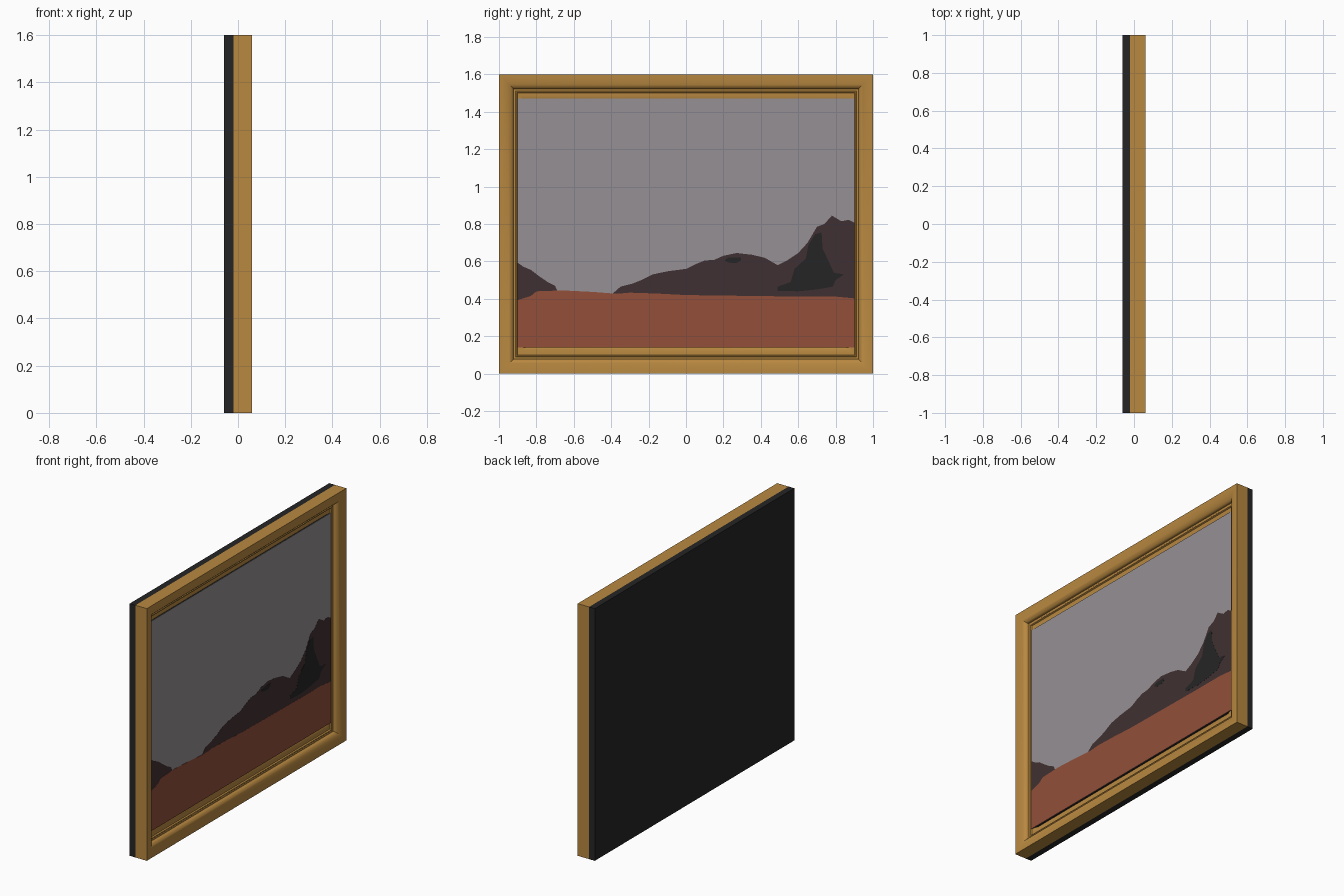
import bpy, bmesh, math


def material(name, r, g, b):
    lin = [((c / 255 + 0.055) / 1.055) ** 2.4 for c in (r, g, b)]
    m = bpy.data.materials.new(name)
    m.diffuse_color = (*lin, 1)
    return m


GOLD = material("gold wood", 184, 136, 64)
BLACK = material("black", 37, 37, 37)
SKY = material("grey sky", 150, 144, 148)
ROCK = material("dark brown rock", 64, 48, 50)
EARTH = material("red earth", 146, 79, 58)


def finish(name, bm, mat):
    bmesh.ops.recalc_face_normals(bm, faces=bm.faces[:])
    me = bpy.data.meshes.new(name)
    bm.to_mesh(me)
    bm.free()
    me.materials.append(mat)
    ob = bpy.data.objects.new(name, me)
    bpy.context.collection.objects.link(ob)
    return ob


def plate(name, outline, x0, x1, mat):
    """Extrude an outline given in (y, z) from x0 to x1."""
    bm = bmesh.new()
    back = [bm.verts.new((x0, y, z)) for y, z in outline]
    front = [bm.verts.new((x1, y, z)) for y, z in outline]
    bm.faces.new(back[::-1])
    bm.faces.new(front)
    n = len(outline)
    for i in range(n):
        j = (i + 1) % n
        bm.faces.new((back[i], back[j], front[j], front[i]))
    return finish(name, bm, mat)


def rect(y, z0, z1):
    return [(-y, z0), (y, z0), (y, z1), (-y, z1)]


# Moulded frame: profile of (inset from outer edge, x), mitred round the rectangle
profile = [(0, -0.02)]
for i in range(9):
    t = math.pi / 2 * i / 8
    profile.append((0.077 * math.sin(t), 0.03 + 0.03 * math.cos(t)))
profile += [(0.077, 0.022), (0.088, 0.022), (0.091, 0.025), (0.096, 0.025),
            (0.1, 0.017), (0.115, 0.0165), (0.128, 0.013), (0.14, 0.006), (0.14, -0.02)]
bm = bmesh.new()
rings = []
for sy, top in ((-1, 0), (1, 0), (1, 1), (-1, 1)):
    rings.append([bm.verts.new((x, sy * (1 - d), 1.6 - d if top else d)) for d, x in profile])
for k in range(4):
    a, b = rings[k], rings[(k + 1) % 4]
    for i in range(len(profile)):
        j = (i + 1) % len(profile)
        bm.faces.new((a[i], a[j], b[j], b[i]))
frame = finish("moulded_frame", bm, GOLD)
bpy.context.view_layer.objects.active = frame
frame.select_set(True)
bpy.ops.object.shade_smooth_by_angle(angle=math.radians(30))

# Backing board and canvas
plate("backing_board", rect(1.0, 0, 1.6), -0.06, -0.02, BLACK)
plate("canvas", rect(0.903, 0.14, 1.47), 0.0, 0.0185, BLACK)

# Painted landscape as thin layers
X = 0.0185
plate("painted_sky", rect(0.903, 0.14, 1.47), X, 0.020, SKY)

left_hill = [(-0.903, 0.38), (-0.69, 0.41), (-0.69, 0.447), (-0.70, 0.47), (-0.74, 0.49),
             (-0.78, 0.517), (-0.83, 0.555), (-0.87, 0.572), (-0.903, 0.595)]
plate("left_hill", left_hill, X, 0.0206, ROCK)

ridge = [(-0.39, 0.43), (-0.35, 0.465), (-0.29, 0.48), (-0.24, 0.50), (-0.18, 0.53),
         (-0.1, 0.547), (0, 0.56), (0.05, 0.585), (0.1, 0.605), (0.15, 0.608),
         (0.2, 0.63), (0.27, 0.645), (0.35, 0.636), (0.42, 0.62), (0.49, 0.58),
         (0.54, 0.605), (0.6, 0.645), (0.65, 0.70), (0.7, 0.785), (0.74, 0.80),
         (0.78, 0.845), (0.83, 0.815), (0.87, 0.822), (0.903, 0.805),
         (0.903, 0.38), (-0.3, 0.40)]
plate("mountain_ridge", ridge, X, 0.0206, ROCK)

ground = [(-0.903, 0.14), (0.903, 0.14), (0.903, 0.402), (0.8, 0.412), (0.6, 0.412),
          (0.3, 0.416), (0.0, 0.42), (-0.15, 0.428), (-0.3, 0.433), (-0.37, 0.427),
          (-0.5, 0.437), (-0.66, 0.445), (-0.80, 0.44), (-0.83, 0.415), (-0.903, 0.392)]
plate("desert_ground", ground, X, 0.0212, EARTH)

crag = [(0.49, 0.443), (0.49, 0.465), (0.56, 0.49), (0.58, 0.56), (0.64, 0.615), (0.655, 0.69),
        (0.69, 0.745), (0.725, 0.755), (0.73, 0.67), (0.77, 0.585), (0.79, 0.54),
        (0.845, 0.53), (0.80, 0.50), (0.785, 0.465), (0.7, 0.45), (0.6, 0.44)]
plate("crag_shadow", crag, X, 0.0212, BLACK)

patch = [(0.205, 0.605), (0.225, 0.62), (0.295, 0.622), (0.295, 0.605), (0.27, 0.592), (0.23, 0.593)]
plate("ridge_patch", patch, X, 0.0212, BLACK)
